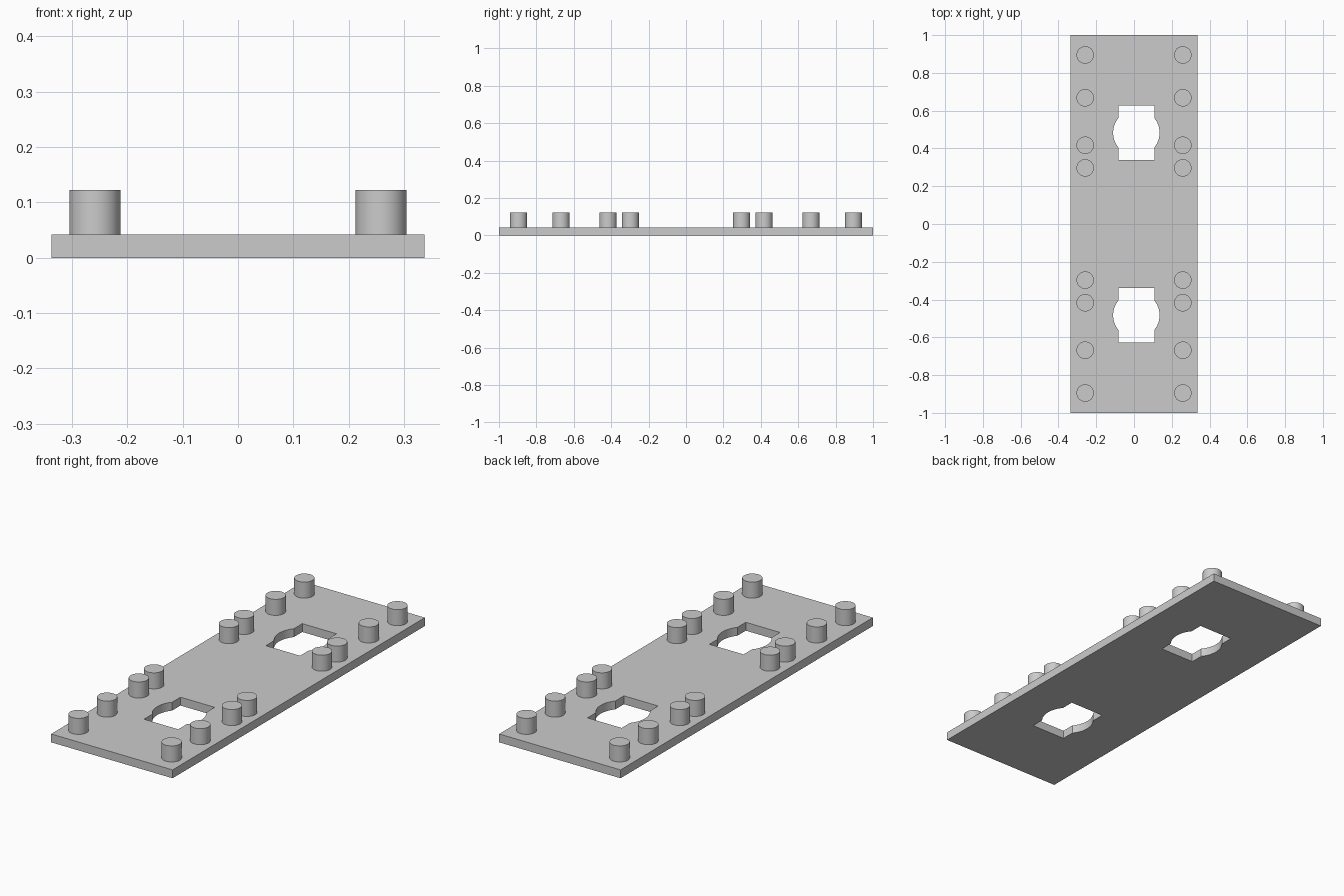
import bpy, bmesh, math

if "Cube" in bpy.data.objects:
    bpy.data.objects.remove(bpy.data.objects["Cube"])

PLATE_W, PLATE_L, PLATE_T = 0.674, 2.0, 0.042
PEG_R, PEG_TOP, PEG_X = 0.046, 0.1225, 0.2585
PEG_YS = (0.297, 0.417, 0.668, 0.895)
HOLE_X, HOLE_Y, HOLE_R = 0.0125, 0.483, 0.123
SLOT_HW, SLOT_HL = 0.095, 0.1445

grey = bpy.data.materials.new("light grey")
grey.diffuse_color = (0.6, 0.6, 0.6, 1)
grey.use_nodes = True
grey.node_tree.nodes["Principled BSDF"].inputs["Base Color"].default_value = grey.diffuse_color


def prism(name, profile, z0, z1):
    """Extrude a counter-clockwise outline from z0 up to z1."""
    bm = bmesh.new()
    base = bm.faces.new([bm.verts.new((x, y, z0)) for x, y in profile])
    top = bmesh.ops.extrude_face_region(bm, geom=[base], use_keep_orig=True)["geom"]
    verts = [v for v in top if isinstance(v, bmesh.types.BMVert)]
    bmesh.ops.translate(bm, verts=verts, vec=(0, 0, z1 - z0))
    bmesh.ops.recalc_face_normals(bm, faces=bm.faces)
    mesh = bpy.data.meshes.new(name)
    bm.to_mesh(mesh)
    bm.free()
    mesh.materials.append(grey)
    obj = bpy.data.objects.new(name, mesh)
    bpy.context.collection.objects.link(obj)
    return obj


def smooth(obj):
    bpy.ops.object.select_all(action="DESELECT")
    obj.select_set(True)
    bpy.context.view_layer.objects.active = obj
    bpy.ops.object.shade_smooth_by_angle(angle=math.radians(30))


def hole_profile(cx, cy):
    """Rectangular slot with a round bulge on its left and right sides."""
    a = math.acos(SLOT_HW / HOLE_R)
    arc = [-a + 2 * a * i / 12 for i in range(13)]
    half = [(SLOT_HW, -SLOT_HL)]
    half += [(HOLE_R * math.cos(t), HOLE_R * math.sin(t)) for t in arc]
    half += [(SLOT_HW, SLOT_HL)]
    outline = half + [(-x, -y) for x, y in half]
    return [(cx + x, cy + y) for x, y in outline]


# Base plate
w, l = PLATE_W / 2, PLATE_L / 2
plate = prism("base_plate", [(-w, -l), (w, -l), (w, l), (-w, l)], 0, PLATE_T)

# Two keyed through-holes
bpy.context.view_layer.objects.active = plate
for s in (-1, 1):
    cutter = prism("hole_cutter", hole_profile(HOLE_X, s * HOLE_Y), -0.05, 0.1)
    cutter.hide_render = True
    mod = plate.modifiers.new("hole", "BOOLEAN")
    mod.operation, mod.solver, mod.object = "DIFFERENCE", "EXACT", cutter
    bpy.ops.object.modifier_apply(modifier=mod.name)
    bpy.data.objects.remove(cutter)
smooth(plate)

# Rows of round pegs, mirrored left/right and front/back
circle = [(PEG_R * math.cos(math.tau * i / 48), PEG_R * math.sin(math.tau * i / 48))
          for i in range(48)]
for sx in (-1, 1):
    for sy in (-1, 1):
        for y in PEG_YS:
            peg = prism("peg", circle, PLATE_T - 0.002, PEG_TOP)
            peg.location = (sx * PEG_X, sy * y, 0)
            smooth(peg)
